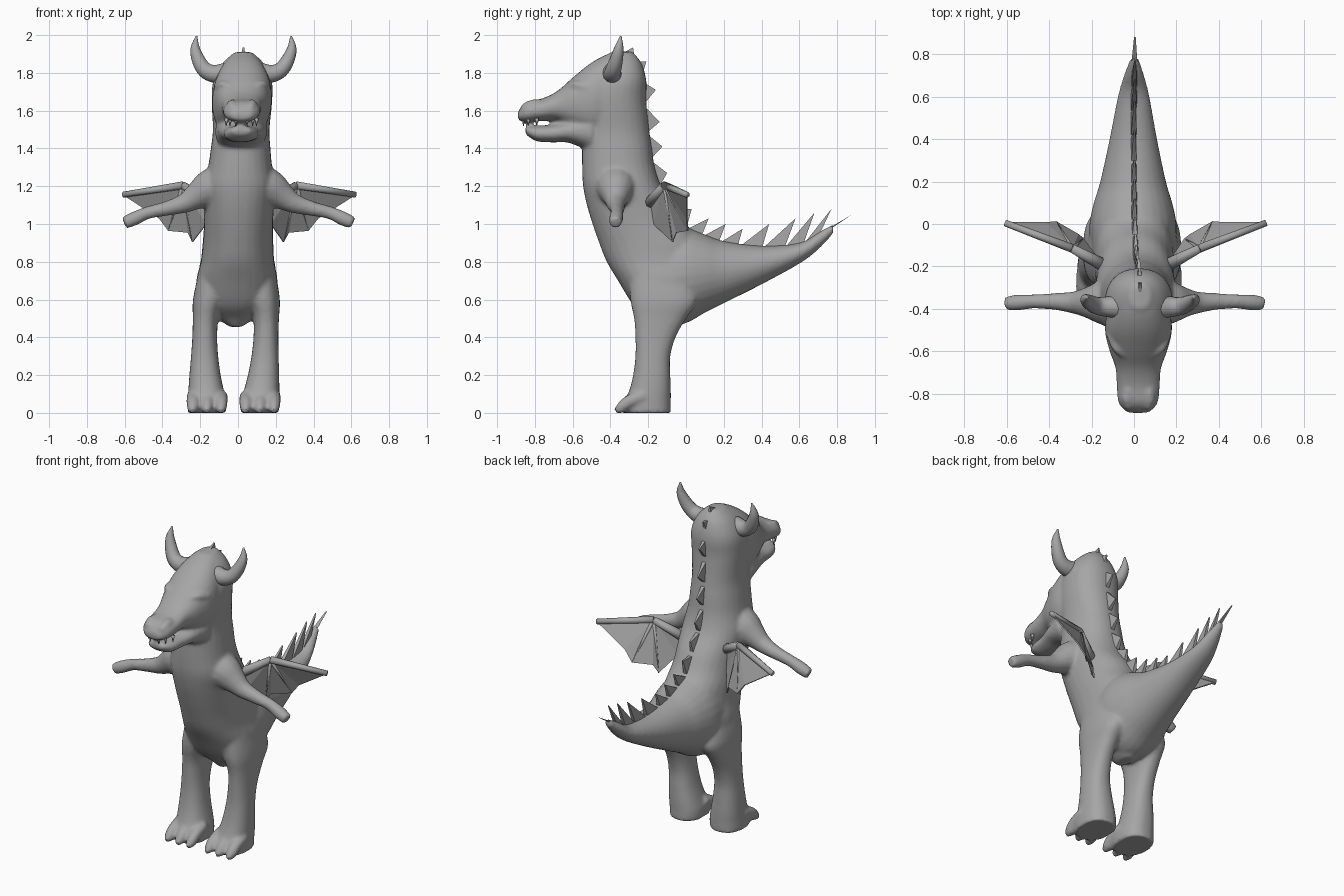
import bpy, bmesh, math
from mathutils import Vector

if "Cube" in bpy.data.objects:
    bpy.data.objects.remove(bpy.data.objects["Cube"])

grey = bpy.data.materials.new("stone grey")
grey.diffuse_color = (0.38, 0.38, 0.38, 1)
grey.use_nodes = True
grey.node_tree.nodes["Principled BSDF"].inputs["Base Color"].default_value = grey.diffuse_color


def finish(name, bm, smooth=True):
    """Turn a bmesh into an object; the whole figure leans slightly to +x."""
    bmesh.ops.recalc_face_normals(bm, faces=bm.faces[:])
    for v in bm.verts:
        v.co.z = max(v.co.z, 0)
        v.co.x += 0.028 * (v.co.z - 0.9)
    me = bpy.data.meshes.new(name)
    bm.to_mesh(me)
    bm.free()
    me.materials.append(grey)
    for p in me.polygons:
        p.use_smooth = smooth
    ob = bpy.data.objects.new(name, me)
    bpy.context.collection.objects.link(ob)
    return ob


def spline(pts, n=4):
    """Smooth interpolation through rows of numbers."""
    out = []
    for i in range(len(pts) - 1):
        p0, p1, p2, p3 = (pts[max(0, min(len(pts) - 1, i + k))] for k in (-1, 0, 1, 2))
        for s in range(n):
            t = s / n
            out.append([0.5 * (2 * b + (c - a) * t + (2 * a - 5 * b + 4 * c - d) * t * t
                               + (3 * b - a - 3 * c + d) * t ** 3)
                        for a, b, c, d in zip(p0, p1, p2, p3)])
    out.append(list(pts[-1]))
    return out


def skin(bm, rings):
    """Closed skin over a row of rings."""
    vs = [[bm.verts.new(p) for p in r] for r in rings]
    n = len(vs[0])
    for a, b in zip(vs, vs[1:]):
        for i in range(n):
            bm.faces.new((a[i], a[(i + 1) % n], b[(i + 1) % n], b[i]))
    bm.faces.new(vs[0])
    bm.faces.new(vs[-1])


def loft(bm, axis, rows, side=1, power=0.9, n=28):
    """Rows: station, low, high, half width, centre x. Stations on z or y."""
    rings = []
    for t, lo, hi, w, cx in spline(rows):
        ring = []
        for k in range(n):
            a = 2 * math.pi * k / n
            c, s = math.cos(a), math.sin(a)
            x = side * cx + w * math.copysign(abs(c) ** power, c)
            q = (lo + hi) / 2 + (hi - lo) / 2 * math.copysign(abs(s) ** power, s)
            ring.append((x, q, t) if axis == 'z' else (x, t, q))
        rings.append(ring)
    skin(bm, rings)


def tube(bm, rows, side=1, n=14, sub=4):
    """Rows: x, y, z, radius."""
    pts = spline(rows, sub)
    co = [Vector((side * p[0], p[1], p[2])) for p in pts]
    rings = []
    for i, p in enumerate(co):
        d = (co[min(i + 1, len(co) - 1)] - co[max(i - 1, 0)]).normalized()
        u = d.cross(Vector((0.1, 1, 0.2))).normalized()
        v = d.cross(u)
        r = pts[i][3]
        rings.append([p + r * (math.cos(2 * math.pi * k / n) * u
                               + math.sin(2 * math.pi * k / n) * v) for k in range(n)])
    skin(bm, rings)


# Body: torso, tail, head, legs and arms fused into one smooth skin
bm = bmesh.new()
torso = [(.455, -.16, -.04, .03), (.5, -.2, .0, .10), (.55, -.26, .04, .16), (.6, -.3, .08, .2),
         (.7, -.36, .12, .215), (.8, -.42, .12, .195), (.9, -.46, .09, .187), (1.0, -.495, .0, .183),
         (1.1, -.525, -.06, .185), (1.2, -.545, -.13, .19), (1.3, -.55, -.165, .17),
         (1.4, -.55, -.18, .158), (1.5, -.55, -.195, .15), (1.65, -.55, -.21, .16),
         (1.76, -.52, -.21, .155), (1.85, -.47, -.235, .11), (1.91, -.4, -.28, .045)]
loft(bm, 'z', [r + (0,) for r in torso])
tail = [(-.25, .55, .95, .18), (-.1, .47, .98, .2), (0, .475, .98, .205), (.1, .53, .945, .185),
        (.2, .58, .91, .155), (.4, .68, .885, .112), (.6, .79, .9, .075), (.7, .865, .955, .048),
        (.78, .95, 1.0, .02)]
loft(bm, 'y', [r + (0,) for r in tail], power=1)
muzzle = [(-.89, 1.55, 1.595, .05), (-.845, 1.538, 1.645, .092), (-.76, 1.545, 1.665, .102),
          (-.68, 1.545, 1.705, .107), (-.6, 1.5, 1.775, .135), (-.5, 1.45, 1.855, .158),
          (-.4, 1.45, 1.905, .145), (-.3, 1.5, 1.915, .12)]
loft(bm, 'y', [r + (0,) for r in muzzle])
jaw = [(-.85, 1.475, 1.515, .05), (-.79, 1.438, 1.52, .085), (-.7, 1.432, 1.528, .097),
       (-.62, 1.43, 1.55, .118), (-.5, 1.38, 1.6, .14)]
loft(bm, 'y', [r + (0,) for r in jaw])
leg = [(0, -.33, -.08, .102, .14), (.06, -.325, -.08, .102, .14), (.12, -.3, -.08, .094, .147),
       (.2, -.28, -.083, .083, .155), (.3, -.268, -.083, .072, .16), (.4, -.268, -.055, .066, .162),
       (.5, -.275, .0, .068, .16), (.6, -.295, .06, .085, .145), (.74, -.3, .0, .09, .115)]
arm = [(.08, -.37, 1.2, .13), (.16, -.37, 1.185, .105), (.23, -.37, 1.145, .073),
       (.29, -.37, 1.11, .053), (.38, -.365, 1.083, .04), (.48, -.365, 1.06, .034),
       (.55, -.37, 1.03, .038), (.605, -.375, 1.005, .033)]
for s in (1, -1):
    loft(bm, 'z', leg, side=s, power=.85)
    tube(bm, arm, s)
    # toes
    for x in (.065, .14, .215):
        tube(bm, [(x, -.22, .09, .035), (x, -.3, .06, .035), (x, -.345, .025, .03),
                  (x, -.375, .008, .014)], s)
    # brow, closed eyelid, nostril
    tube(bm, [(.06, -.625, 1.722, .014), (.105, -.585, 1.737, .022), (.138, -.52, 1.72, .016)], s)
    tube(bm, [(.075, -.62, 1.685, .012), (.108, -.582, 1.68, .024), (.13, -.54, 1.69, .012)], s)
    tube(bm, [(.045, -.87, 1.61, .018), (.055, -.82, 1.635, .024), (.05, -.77, 1.645, .014)], s)
body = finish("body", bm)
rm = body.modifiers.new("fuse", 'REMESH')
rm.mode = 'VOXEL'
rm.voxel_size = .0105
rm.use_smooth_shade = True
sm = body.modifiers.new("soften", 'SMOOTH')
sm.factor = .5
sm.iterations = 7

# Horns
for s, side in ((1, "left"), (-1, "right")):
    bm = bmesh.new()
    tube(bm, [(.09, -.39, 1.8, .055), (.15, -.39, 1.795, .048), (.2, -.385, 1.815, .042),
              (.235, -.37, 1.865, .036), (.256, -.355, 1.93, .025), (.25, -.345, 1.995, .004)], s)
    finish(side + "_horn", bm)

# Wings: two-part bone with a pointed membrane
base, elbow, tip = (.12, -.21, 1.09), (.3, -.115, 1.205), (.615, .005, 1.155)
edge = [base, (.17, -.17, 1.0), (.24, -.07, .905), (.265, -.05, .955), (.37, .01, .965),
        (.42, .005, 1.03), tip]
for s, side in ((1, "left"), (-1, "right")):
    bm = bmesh.new()
    tube(bm, [base + (.034,), elbow + (.02,)], s, n=8, sub=1)
    tube(bm, [elbow + (.021,), tip + (.016,)], s, n=8, sub=1)
    for p in (edge[2], edge[4]):
        tube(bm, [elbow + (.012,), p + (.004,)], s, n=6, sub=1)
    ob = finish(side + "_wing_bones", bm)
    bm = bmesh.new()
    hub = bm.verts.new((s * elbow[0], elbow[1], elbow[2]))
    rim = [bm.verts.new((s * x, y, z)) for x, y, z in edge]
    for a, b in zip(rim, rim[1:]):
        bm.faces.new((hub, a, b))
    ob = finish(side + "_wing_membrane", bm, False)
    so = ob.modifiers.new("thickness", 'SOLIDIFY')
    so.thickness = .008
    so.offset = 0

# Back spikes: thin wedges from the crown to the tail tip (y, z)
feet = [(-.38, 1.88), (-.27, 1.86), (-.24, 1.76), (-.225, 1.63), (-.21, 1.48), (-.19, 1.34),
        (-.14, 1.2), (-.07, 1.08), (0, .97), (.08, .93), (.17, .895), (.27, .87), (.4, .865),
        (.52, .87), (.62, .89), (.7, .93), (.76, .98)]
tips = [(-.28, 1.935), (-.21, 1.86), (-.16, 1.71), (-.14, 1.54), (-.125, 1.41), (-.1, 1.27),
        (-.05, 1.17), (.03, 1.08), (.12, 1.03), (.21, 1.0), (.3, .975), (.44, 1.0), (.58, 1.03),
        (.68, 1.06), (.77, 1.08), (.88, 1.05)]
bm = bmesh.new()
for a, b, t in zip(feet, feet[1:], tips):
    q = [bm.verts.new((x, *p)) for x, p in ((-.014, a), (.014, a), (.014, b), (-.014, b))]
    top = [bm.verts.new((x, *t)) for x in (-.004, .004)]
    bm.faces.new(q)
    bm.faces.new((q[0], q[1], top[1], top[0]))
    bm.faces.new((q[2], q[3], top[0], top[1]))
    bm.faces.new((q[1], q[2], top[1]))
    bm.faces.new((q[3], q[0], top[0]))
finish("back_spikes", bm, False)

# Teeth showing in the mouth gap
bm = bmesh.new()
for s in (1, -1):
    for x, y in ((.03, -.86), (.06, -.835), (.08, -.79)):
        tube(bm, [(x, y, 1.56, .012), (x, y, 1.52, .002)], s, n=6, sub=1)
finish("teeth", bm)
